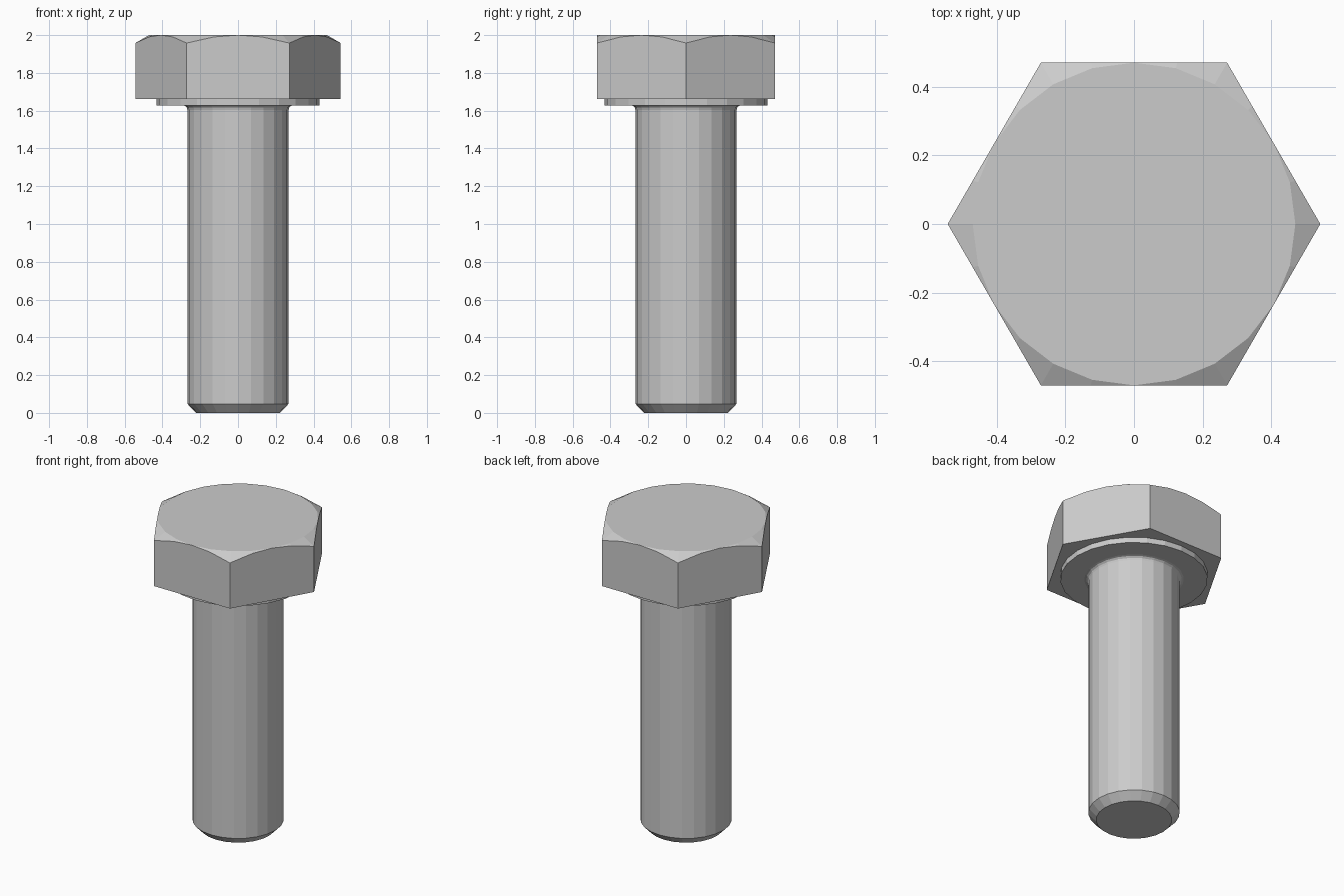
import bpy, bmesh
from math import cos, sin, tan, radians

if "Cube" in bpy.data.objects:
    bpy.data.objects.remove(bpy.data.objects["Cube"])

SIDES = 24
APOTHEM = 0.471          # half the width across the head flats
TOP = 2.0
ANGLES = [radians(360 / SIDES * i) for i in range(SIDES)]


def hex_radius(a):
    """Distance to the hexagon outline (corners on +x and -x) at angle a."""
    return APOTHEM / cos(a % radians(60) - radians(30))


def circle(r, z):
    return [(r * cos(a), r * sin(a), z) for a in ANGLES]


def hexagon(z, chamfer=0.0):
    ring = []
    for a in ANGLES:
        r = hex_radius(a)
        ring.append((r * cos(a), r * sin(a), z - (r - APOTHEM) * chamfer))
    return ring


# hex head with a conical chamfer on its top corners
rings = [circle(APOTHEM, TOP), hexagon(TOP, tan(radians(30))), hexagon(1.663)]

# washer face, fillet under the head, shank and chamfered tip
profile = [(0.432, 1.663), (0.432, 1.628), (0.292, 1.628), (0.280, 1.625),
           (0.271, 1.616), (0.268, 1.604), (0.268, 0.048), (0.222, 0.0)]
rings += [circle(r, z) for r, z in profile]

# bridge the rings and close both ends
bm = bmesh.new()
loops = [[bm.verts.new(p) for p in ring] for ring in rings]
for upper, lower in zip(loops, loops[1:]):
    for i in range(SIDES):
        j = (i + 1) % SIDES
        bm.faces.new((upper[i], lower[i], lower[j], upper[j]))
bm.faces.new(loops[0])
bm.faces.new(loops[-1][::-1])
bmesh.ops.remove_doubles(bm, verts=bm.verts, dist=0.0005)
bmesh.ops.recalc_face_normals(bm, faces=bm.faces)

mesh = bpy.data.meshes.new("hex_bolt")
bm.to_mesh(mesh)
bm.free()
bolt = bpy.data.objects.new("hex_bolt", mesh)
bpy.context.collection.objects.link(bolt)
